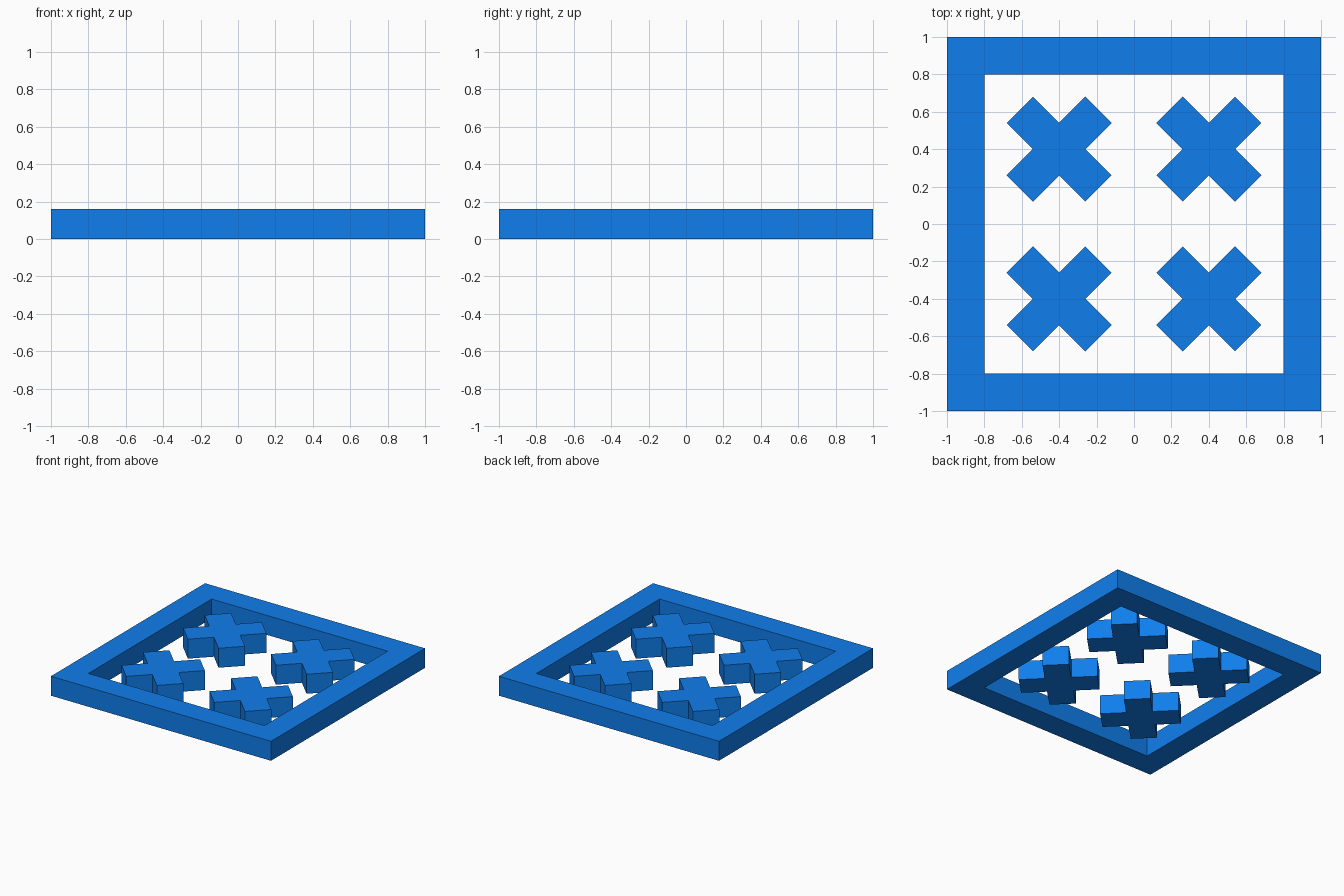
import bpy, bmesh
from math import radians
from mathutils import Matrix

if "Cube" in bpy.data.objects:
    bpy.data.objects.remove(bpy.data.objects["Cube"])

HEIGHT = 0.16

blue = bpy.data.materials.new("blue")
blue.diffuse_color = (0.005, 0.21, 0.85, 1)
blue.use_nodes = True
blue.node_tree.nodes["Principled BSDF"].inputs["Base Color"].default_value = blue.diffuse_color


def extrude_faces(name, points, faces, matrix=Matrix()):
    """Flat outline on z = 0, raised to HEIGHT as a closed solid."""
    bm = bmesh.new()
    verts = [bm.verts.new((x, y, 0)) for x, y in points]
    flat = [bm.faces.new([verts[i] for i in f]) for f in faces]
    result = bmesh.ops.extrude_face_region(bm, geom=flat, use_keep_orig=True)
    top = [g for g in result["geom"] if isinstance(g, bmesh.types.BMVert)]
    bmesh.ops.translate(bm, verts=top, vec=(0, 0, HEIGHT))
    bmesh.ops.recalc_face_normals(bm, faces=bm.faces)
    bm.transform(matrix)
    mesh = bpy.data.meshes.new(name)
    bm.to_mesh(mesh)
    bm.free()
    mesh.materials.append(blue)
    obj = bpy.data.objects.new(name, mesh)
    bpy.context.collection.objects.link(obj)
    return obj


# Square border frame
corners = [(-1, -1), (1, -1), (1, 1), (-1, 1)]
ring = corners + [(0.8 * x, 0.8 * y) for x, y in corners]
extrude_faces("square_frame", ring,
              [(i, (i + 1) % 4, (i + 1) % 4 + 4, i + 4) for i in range(4)])

# Four diagonal crosses
w, arm = 0.1, 0.297
quarter = [(arm, -w), (arm, w), (w, w)]
outline = []
for k in range(4):
    outline += quarter
    quarter = [(-y, x) for x, y in quarter]

for row, y in (("front", -0.4), ("back", 0.4)):
    for side, x in (("left", -0.4), ("right", 0.4)):
        place = Matrix.Translation((x, y, 0)) @ Matrix.Rotation(radians(45), 4, "Z")
        extrude_faces(f"cross_{row}_{side}", outline, [range(12)], place)
